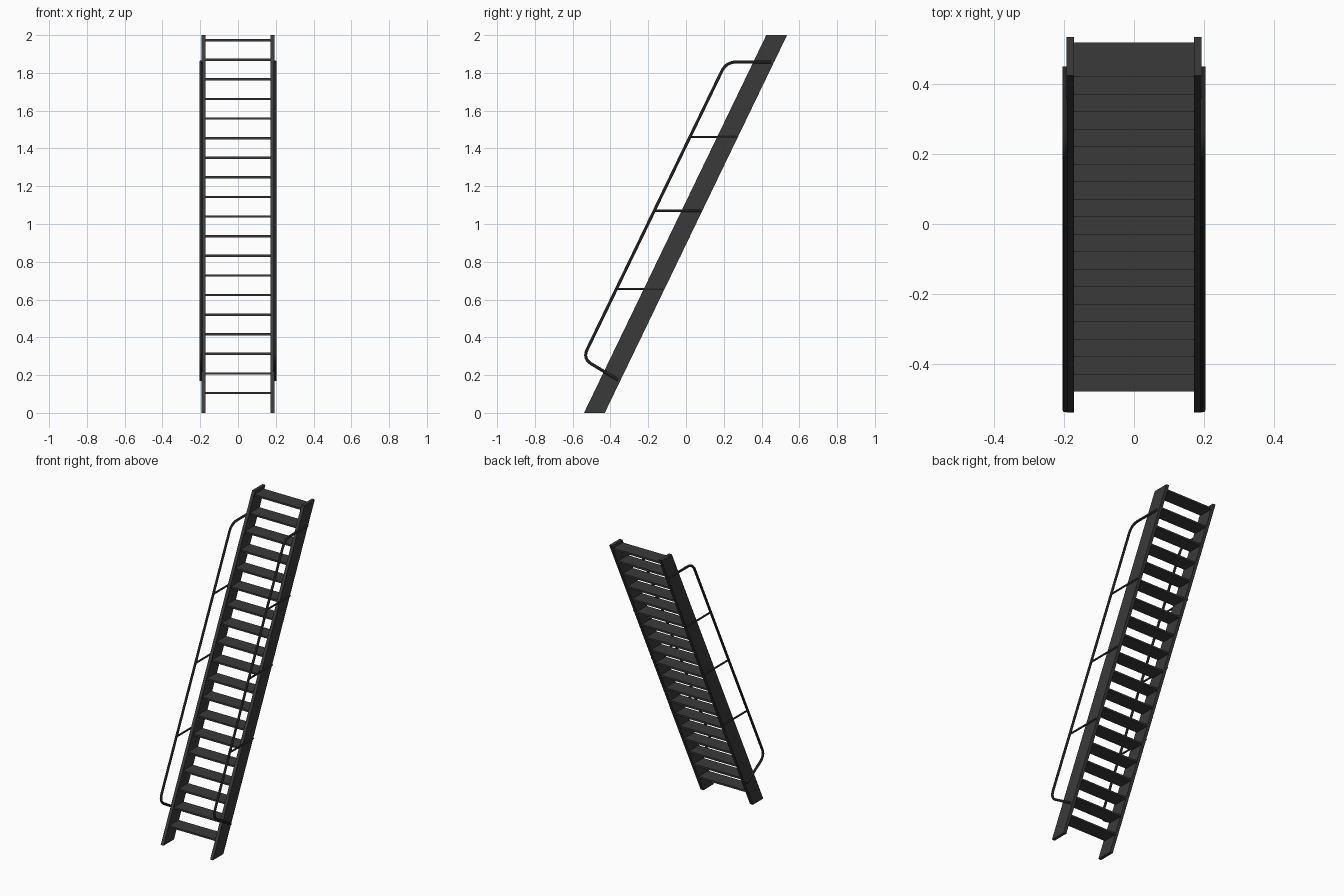
import bpy
import bmesh
from mathutils import Vector

if "Cube" in bpy.data.objects:
    bpy.data.objects.remove(bpy.data.objects["Cube"])

SLOPE = 0.4825          # run per unit of rise
RAIL_X = 0.197

steel = bpy.data.materials.new("dark_grey_steel")
steel.use_nodes = True
steel.diffuse_color = (0.042, 0.042, 0.042, 1)
steel.node_tree.nodes["Principled BSDF"].inputs["Base Color"].default_value = steel.diffuse_color


def prism(name, profile, x0, x1):
    """Extrude a (y, z) profile from x0 to x1."""
    bm = bmesh.new()
    face = bm.faces.new([bm.verts.new((x0, y, z)) for y, z in profile])
    ext = bmesh.ops.extrude_face_region(bm, geom=[face])
    moved = [v for v in ext["geom"] if isinstance(v, bmesh.types.BMVert)]
    bmesh.ops.translate(bm, verts=moved, vec=(x1 - x0, 0, 0))
    bmesh.ops.recalc_face_normals(bm, faces=bm.faces)
    mesh = bpy.data.meshes.new(name)
    bm.to_mesh(mesh)
    bm.free()
    mesh.materials.append(steel)
    obj = bpy.data.objects.new(name, mesh)
    bpy.context.collection.objects.link(obj)
    return obj


def tube(name, points, radius):
    """Round bar along a list of points, turned into a smooth mesh."""
    curve = bpy.data.curves.new(name, "CURVE")
    curve.dimensions = "3D"
    curve.bevel_depth = radius
    curve.bevel_resolution = 2
    curve.use_fill_caps = True
    spline = curve.splines.new("POLY")
    spline.points.add(len(points) - 1)
    for p, co in zip(spline.points, points):
        p.co = (*co, 1)
    curve.materials.append(steel)
    obj = bpy.data.objects.new(name, curve)
    bpy.context.collection.objects.link(obj)
    bpy.ops.object.select_all(action="DESELECT")
    obj.select_set(True)
    bpy.context.view_layer.objects.active = obj
    bpy.ops.object.convert(target="MESH")
    bpy.ops.object.shade_smooth_by_angle()
    return obj


def rounded(points, dist=0.055, steps=8):
    """Replace the inner corners of a path with smooth bends."""
    path = [points[0]]
    for a, c, b in zip(points, points[1:], points[2:]):
        start = c + (a - c).normalized() * dist
        end = c + (b - c).normalized() * dist
        for i in range(steps + 1):
            t = i / steps
            path.append(start * (1 - t) ** 2 + c * 2 * t * (1 - t) + end * t * t)
    return path + [points[-1]]


# Sloping side stringers, handrails and handrail brackets
for side, s in (("left", 1), ("right", -1)):
    prism(side + "_stringer",
          [(-0.54, 0), (-0.43, 0), (0.535, 2), (0.425, 2)], s * 0.172, s * 0.193)
    corners = [(0.45, 1.858), (0.213, 1.858), (-0.547, 0.287), (-0.36, 0.175)]
    rail = [Vector((s * RAIL_X, y, z)) for y, z in corners]
    tube(side + "_handrail", rounded(rail), 0.008)
    for i, z in enumerate((0.656, 1.07, 1.46)):
        y = 0.02 + 0.484 * (z - 1.46)
        tube(f"{side}_rail_bracket_{i + 1}",
             [(s * RAIL_X, y, z), (s * RAIL_X, y + 0.248, z)], 0.006)

# Open treads
for i in range(19):
    z = 0.105 + i * 0.1038
    y = -0.48 + i * 0.05
    prism(f"tread_{i + 1}",
          [(y, z - 0.006), (y + 0.1, z - 0.006), (y + 0.1, z + 0.006), (y, z + 0.006)],
          -0.174, 0.174)
